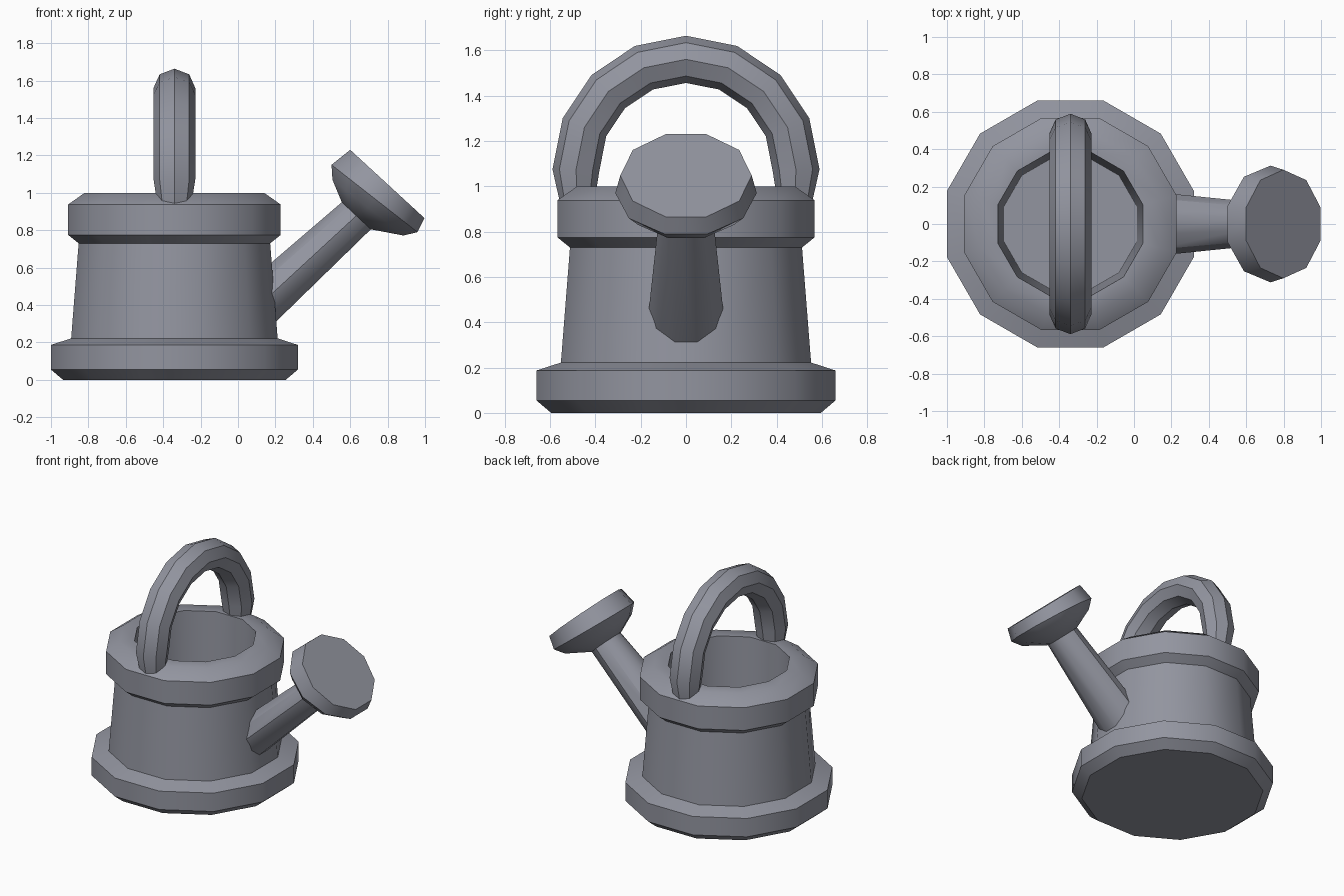
import bpy, bmesh, math
from mathutils import Vector

if "Cube" in bpy.data.objects:
    bpy.data.objects.remove(bpy.data.objects["Cube"])

metal = bpy.data.materials.new("grey metal")
metal.diffuse_color = (0.29, 0.30, 0.35, 1)
metal.use_nodes = True
metal.node_tree.nodes["Principled BSDF"].inputs["Base Color"].default_value = metal.diffuse_color
CX = -0.34


def loft(name, rings):
    """Skin a list of equal-sized point rings and cap both ends."""
    bm = bmesh.new()
    loops = [[bm.verts.new(p) for p in r] for r in rings]
    n = len(loops[0])
    for a, b in zip(loops, loops[1:]):
        for i in range(n):
            j = (i + 1) % n
            bm.faces.new((a[i], a[j], b[j], b[i]))
    bm.faces.new(loops[0][::-1])
    bm.faces.new(loops[-1])
    bmesh.ops.recalc_face_normals(bm, faces=bm.faces)
    me = bpy.data.meshes.new(name)
    bm.to_mesh(me)
    bm.free()
    me.materials.append(metal)
    ob = bpy.data.objects.new(name, me)
    bpy.context.collection.objects.link(ob)
    bpy.ops.object.select_all(action='DESELECT')
    ob.select_set(True)
    bpy.context.view_layer.objects.active = ob
    bpy.ops.object.shade_smooth_by_angle(angle=math.radians(38))
    return ob


def ring(c, u, v, n, phase=0.0):
    """Ring of n points around c spanned by half-axes u and v."""
    c, u, v = Vector(c), Vector(u), Vector(v)
    return [c + u * math.cos(a) + v * math.sin(a)
            for a in (2 * math.pi * (i + phase) / n for i in range(n))]


# Can: twelve-sided, profile of (flat-side distance, height), outside then inside
profile = [(0.595, 0), (0.66, 0.055), (0.66, 0.187), (0.552, 0.222), (0.512, 0.73),
           (0.568, 0.775), (0.568, 0.938), (0.48, 1.0), (0.387, 1.0), (0.355, 0.2)]
k = 1 / math.cos(math.pi / 12)
loft("can_body", [ring((CX, 0, z), (r * k, 0, 0), (0, r * k, 0), 12, 0.5) for r, z in profile])

# Handle: arched eight-sided tube, pinched where it enters the rim
R, ZC = 0.485, 1.075
arch = []
for i in range(9):
    t = math.pi * i / 8
    d = Vector((0, math.cos(t), math.sin(t)))
    arch.append(ring(Vector((CX, 0, ZC)) + d * R, d * 0.104, (0.112, 0, 0), 8))
start = ring((CX, 0.48, 0.9), (0, 0.07, 0), (0.085, 0, 0), 8)
end = ring((CX, -0.48, 0.9), (0, -0.07, 0), (0.085, 0, 0), 8)
loft("handle", [start] + arch + [end])


# Spout and sprinkler head: ten-sided rings given by top point, bottom point, half width
def tilted(x1, z1, x2, z2, w):
    a, b = Vector((x1, 0, z1)), Vector((x2, 0, z2))
    return ring((a + b) / 2, (a - b) / 2 / math.cos(math.pi / 10), (0, w, 0), 10, 0.5)


loft("spout", [tilted(0.10, 0.56, 0.13, 0.24, 0.17),
               tilted(0.555, 0.95, 0.71, 0.805, 0.118),
               tilted(0.60, 0.99, 0.75, 0.85, 0.115)])
loft("sprinkler_head", [tilted(0.555, 0.95, 0.71, 0.805, 0.118),
                        tilted(0.505, 1.07, 0.885, 0.772, 0.26),
                        tilted(0.50, 1.15, 0.96, 0.79, 0.312),
                        tilted(0.60, 1.23, 0.997, 0.865, 0.29)])
